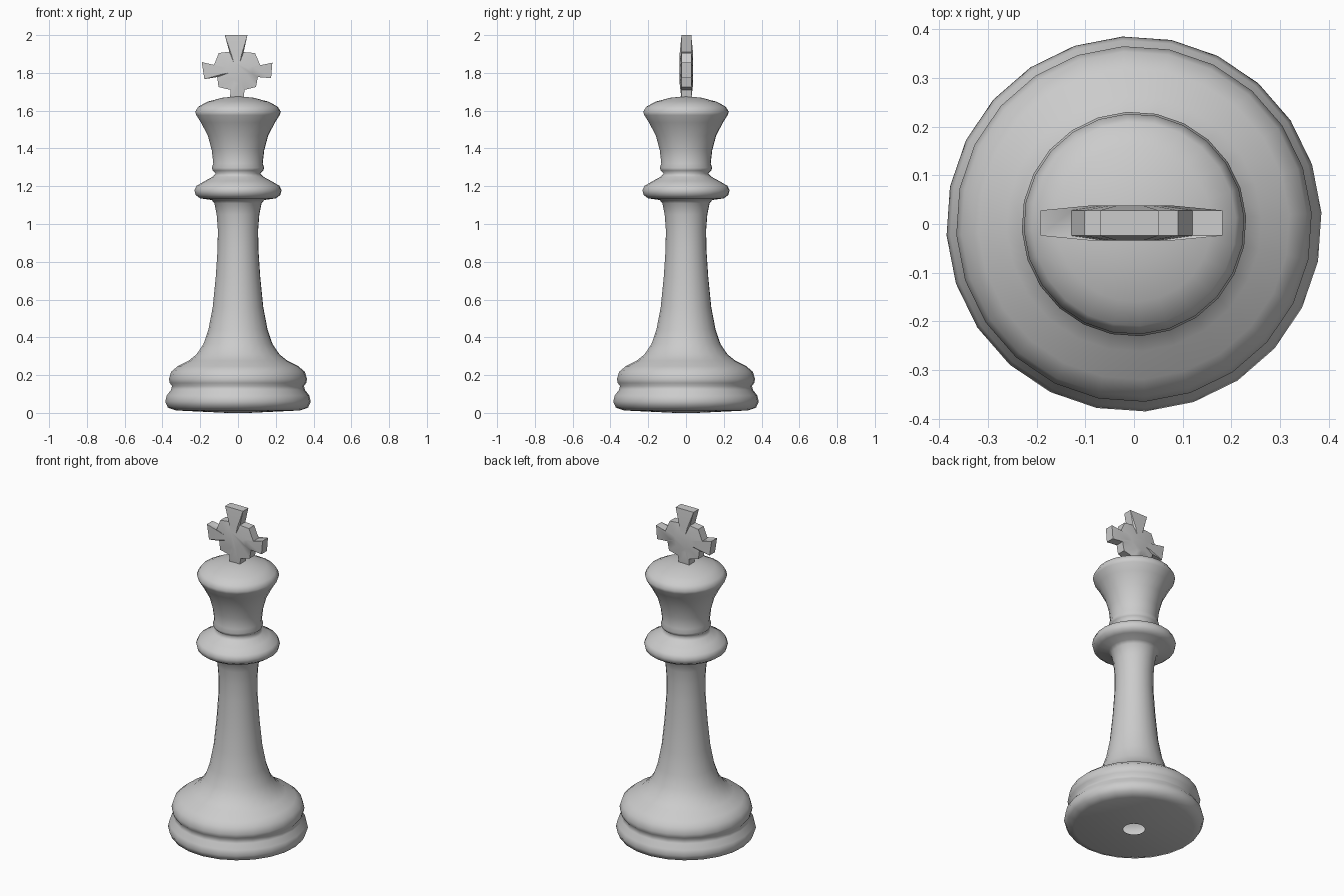
import bpy, bmesh, math

SEGS = 24
OFFSET = math.radians(3.5)

# Radius, height outline of the turned piece (open at the centre of the underside)
PROFILE = [
    (0.06, 0.0), (0.33, 0.013), (0.372, 0.028), (0.386, 0.06), (0.378, 0.092),
    (0.355, 0.122), (0.35, 0.142), (0.362, 0.158), (0.366, 0.18), (0.355, 0.217),
    (0.32, 0.247), (0.262, 0.276), (0.22, 0.31), (0.183, 0.365), (0.157, 0.44),
    (0.134, 0.56), (0.118, 0.72), (0.108, 0.87), (0.107, 0.97), (0.113, 1.05),
    (0.125, 1.11), (0.14, 1.127), (0.2, 1.136), (0.225, 1.153), (0.231, 1.178),
    (0.22, 1.202), (0.175, 1.228), (0.135, 1.25), (0.118, 1.268), (0.134, 1.283),
    (0.139, 1.297), (0.131, 1.32), (0.139, 1.39), (0.16, 1.468), (0.196, 1.537),
    (0.221, 1.576), (0.227, 1.594), (0.21, 1.622), (0.16, 1.648), (0.085, 1.668),
]
TIP = 1.677

# Front outline of the finial cross: x, z
CROSS = [
    (-0.07, 2.0), (0.05, 2.0), (0.03, 1.91), (0.09, 1.905), (0.12, 1.836),
    (0.182, 1.854), (0.175, 1.772), (0.105, 1.778), (0.095, 1.725), (0.035, 1.71),
    (0.028, 1.66), (-0.042, 1.66), (-0.04, 1.71), (-0.103, 1.725), (-0.11, 1.778),
    (-0.178, 1.767), (-0.192, 1.857), (-0.128, 1.84), (-0.102, 1.905), (-0.046, 1.912),
]


def finish(bm, name):
    bmesh.ops.recalc_face_normals(bm, faces=bm.faces[:])
    mesh = bpy.data.meshes.new(name)
    bm.to_mesh(mesh)
    bm.free()
    mesh.polygons.foreach_set("use_smooth", [True] * len(mesh.polygons))
    obj = bpy.data.objects.new(name, mesh)
    bpy.context.collection.objects.link(obj)
    return obj


def bridge(bm, a, b):
    n = len(a)
    for i in range(n):
        j = (i + 1) % n
        bm.faces.new((a[i], a[j], b[j], b[i]))


# Turned body: base, stem, collar and head
bm = bmesh.new()
angles = [2 * math.pi * i / SEGS + OFFSET for i in range(SEGS)]
rings = [[bm.verts.new((r * math.cos(a), r * math.sin(a), z)) for a in angles]
         for r, z in PROFILE]
for lower, upper in zip(rings, rings[1:]):
    bridge(bm, lower, upper)
tip = bm.verts.new((0, 0, TIP))
for i in range(SEGS):
    bm.faces.new((rings[-1][i], rings[-1][(i + 1) % SEGS], tip))
finish(bm, "turned_body")

# Finial cross: flat outline with a slightly thicker hub
bm = bmesh.new()
CX, CY, CZ = -0.006, 0.002, 1.815


def cross_ring(scale, y):
    return [bm.verts.new((CX + (x - CX) * scale, CY + y, CZ + (z - CZ) * scale))
            for x, z in CROSS]


loops = [cross_ring(0.45, -0.036), cross_ring(1, -0.026),
         cross_ring(1, 0.026), cross_ring(0.45, 0.036)]
for a, b in zip(loops, loops[1:]):
    bridge(bm, a, b)
bm.faces.new(loops[0])
bm.faces.new(loops[-1])
cross = finish(bm, "finial_cross")
bpy.context.view_layer.objects.active = cross
cross.select_set(True)
bpy.ops.object.shade_smooth_by_angle(angle=math.radians(35))
